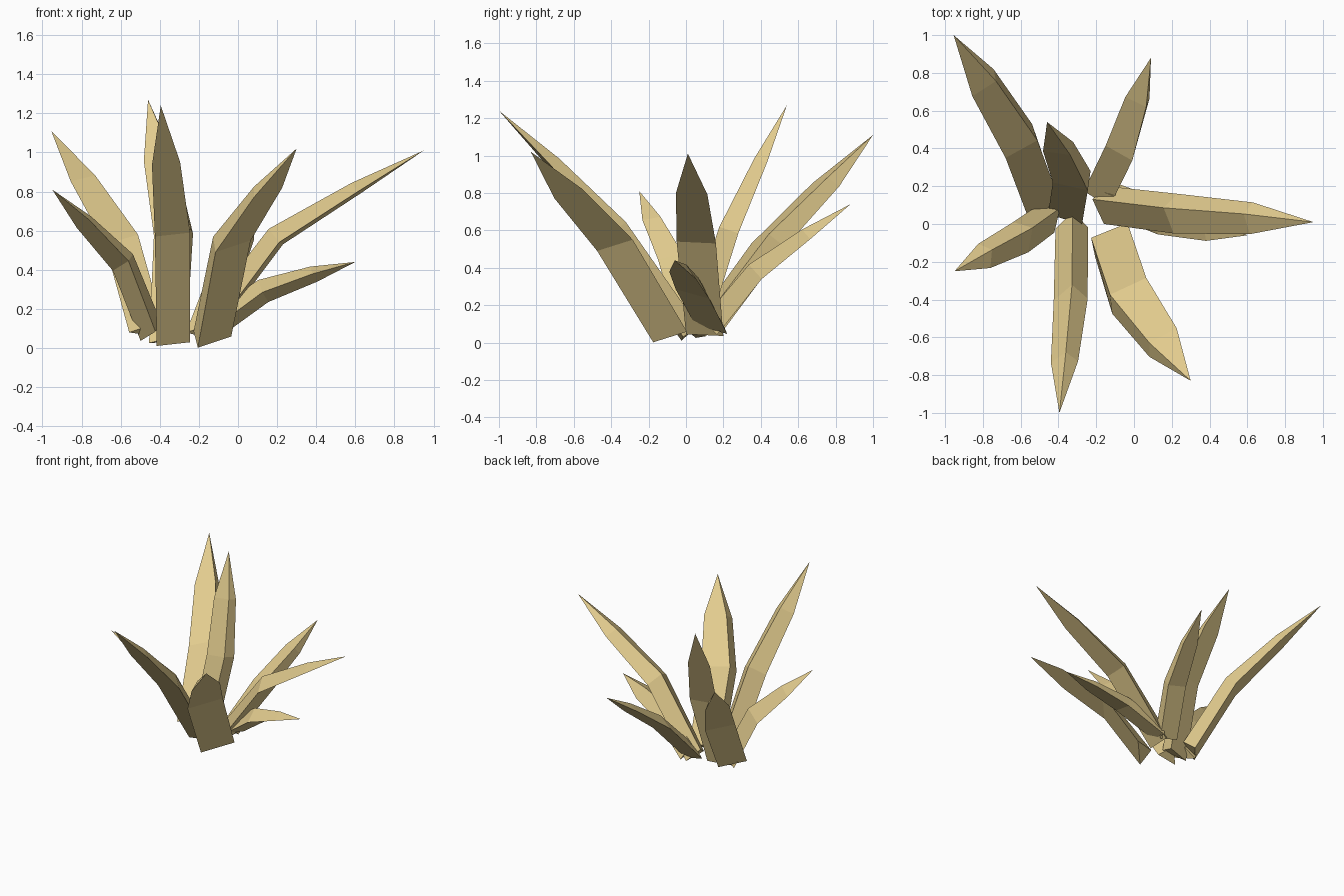
import bpy, bmesh
from mathutils import Vector

if "Cube" in bpy.data.objects:
    bpy.data.objects.remove(bpy.data.objects["Cube"])

mat = bpy.data.materials.new("dry_leaf")
mat.diffuse_color = (0.76, 0.60, 0.27, 1)
mat.use_nodes = True
mat.node_tree.nodes["Principled BSDF"].inputs["Base Color"].default_value = mat.diffuse_color

# Each leaf: centre of its flat outer side at base, bend and tip, its width vector,
# and how far the inner ridge is shifted along the width
LEAVES = [
    ((-.12, -.085, .03), (-.025, -.38, .52), (.30, -.83, 1.02), (.18, .19, .06), -.2),
    ((-.33, -.02, .02), (-.335, -.40, .58), (-.395, -1.0, 1.24), (.18, .01, .02), .1),
    ((-.15, .10, .04), (.22, .055, .535), (.95, .01, 1.01), (.02, .21, -.01), .1),
    ((-.12, .135, .07), (.14, .035, .26), (.60, -.06, .44), (.03, .18, -.05), 0),
    ((-.46, .03, .06), (-.60, -.07, .42), (-.95, -.25, .81), (.08, -.16, .05), 0),
    ((-.49, .11, .07), (-.61, .44, .52), (-.955, 1.0, 1.11), (.14, .18, -.02), .25),
    ((-.36, .08, .03), (-.33, .25, .58), (-.46, .54, 1.27), (.20, .06, .01), .3),
    ((-.19, .17, .06), (-.07, .41, .36), (.09, .88, .74), (.16, -.01, -.04), .3),
]


def leaf(name, base, bend, tip, width, shift):
    base, bend, tip, width = map(Vector, (base, bend, tip, width))
    inner = (tip - base).cross(width).normalized()
    if inner.z < 0:
        inner.negate()
    bm = bmesh.new()
    # Triangular rings: flat outside, ridge on the inside
    rings = []
    for c, w, h in ((base, .95, .11), (bend, 1.0, .10), (bend.lerp(tip, .55), .8, .065)):
        pts = (c - width * w / 2, c + width * w / 2, c + inner * h + width * w * shift)
        rings.append([bm.verts.new(p) for p in pts])
    end = bm.verts.new(tip)
    bm.faces.new(rings[0])
    for a, b in zip(rings, rings[1:]):
        for i in range(3):
            j = (i + 1) % 3
            bm.faces.new((a[i], a[j], b[j], b[i]))
    for i in range(3):
        bm.faces.new((rings[-1][i], rings[-1][(i + 1) % 3], end))
    bmesh.ops.recalc_face_normals(bm, faces=bm.faces)
    me = bpy.data.meshes.new(name)
    bm.to_mesh(me)
    bm.free()
    me.materials.append(mat)
    bpy.context.collection.objects.link(bpy.data.objects.new(name, me))


for n, spec in enumerate(LEAVES, 1):
    leaf(f"leaf_{n}", *spec)
